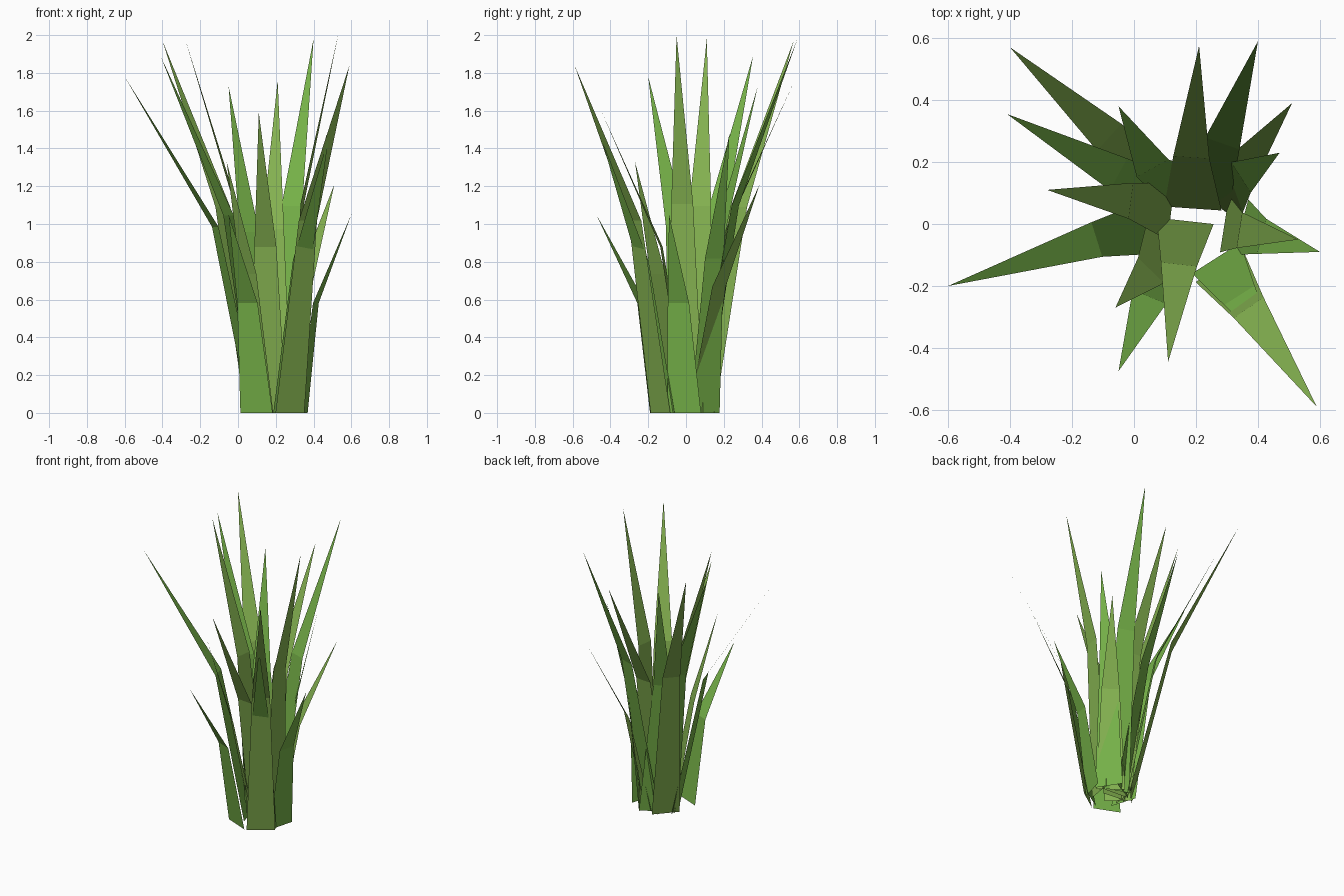
import bpy
from mathutils import Vector

# two leaf greens
def leaf_material(name, rgb):
    m = bpy.data.materials.new(name)
    m.diffuse_color = (*rgb, 1)
    return m

GREENS = [leaf_material("leaf_green", (0.18, 0.44, 0.065)),
          leaf_material("olive_green", (0.23, 0.44, 0.08))]

BASE_W, MID_W = 0.185, 0.117

# one flat blade: tapering stem quad, then a pointed tip leaning outwards
def blade(i, tip, mid, base, shade):
    tip = Vector(tip)
    mid = Vector((*mid, tip.z * 0.553))
    base = Vector((*base, 0))
    out = tip - mid
    side = Vector((-out.y, out.x, 0)).normalized()
    b, m = side * BASE_W / 2, side * MID_W / 2
    mesh = bpy.data.meshes.new("grass_blade")
    mesh.from_pydata([base + b, base - b, mid - m, mid + m, tip], [],
                     [(1, 0, 3, 2), (2, 3, 4)])
    mesh.materials.append(GREENS[shade])
    ob = bpy.data.objects.new(f"grass_blade_{i:02d}", mesh)
    bpy.context.collection.objects.link(ob)

# tip, bend centre, root centre, green
BLADES = [
    # back left
    ((-0.40, 0.57, 1.97), (-0.08, 0.28), (0.10, 0.085), 1),
    ((-0.41, 0.355, 1.89), (-0.05, 0.16), (0.12, 0.06), 0),
    ((-0.28, 0.11, 1.98), (-0.01, 0.075), (0.12, 0.04), 1),
    ((-0.05, 0.38, 1.73), (0.06, 0.18), (0.185, 0.105), 0),
    # front left
    ((-0.60, -0.20, 1.78), (-0.12, -0.05), (0.085, -0.005), 0),
    ((-0.06, -0.27, 1.33), (0.055, -0.15), (0.12, -0.01), 1),
    ((-0.05, -0.475, 1.05), (0.05, -0.235), (0.098, -0.155), 0),
    # front right
    ((0.11, -0.445, 1.59), (0.145, -0.13), (0.165, 0.01), 1),
    ((0.59, -0.59, 1.84), (0.37, -0.27), (0.275, -0.135), 1),
    ((0.48, -0.45, 1.46), (0.34, -0.23), (0.265, -0.11), 0),
    ((0.60, -0.09, 1.05), (0.412, -0.04), (0.345, -0.01), 0),
    ((0.53, -0.05, 2.00), (0.34, -0.02), (0.292, 0.00), 1),
    # back right
    ((0.51, 0.39, 1.21), (0.345, 0.175), (0.255, 0.07), 1),
    ((0.47, 0.23, 1.48), (0.345, 0.15), (0.295, 0.10), 0),
    ((0.40, 0.59, 1.98), (0.285, 0.26), (0.22, 0.08), 0),
    ((0.21, 0.575, 1.76), (0.185, 0.215), (0.19, 0.05), 1),
]
for i, spec in enumerate(BLADES):
    blade(i, *spec)
